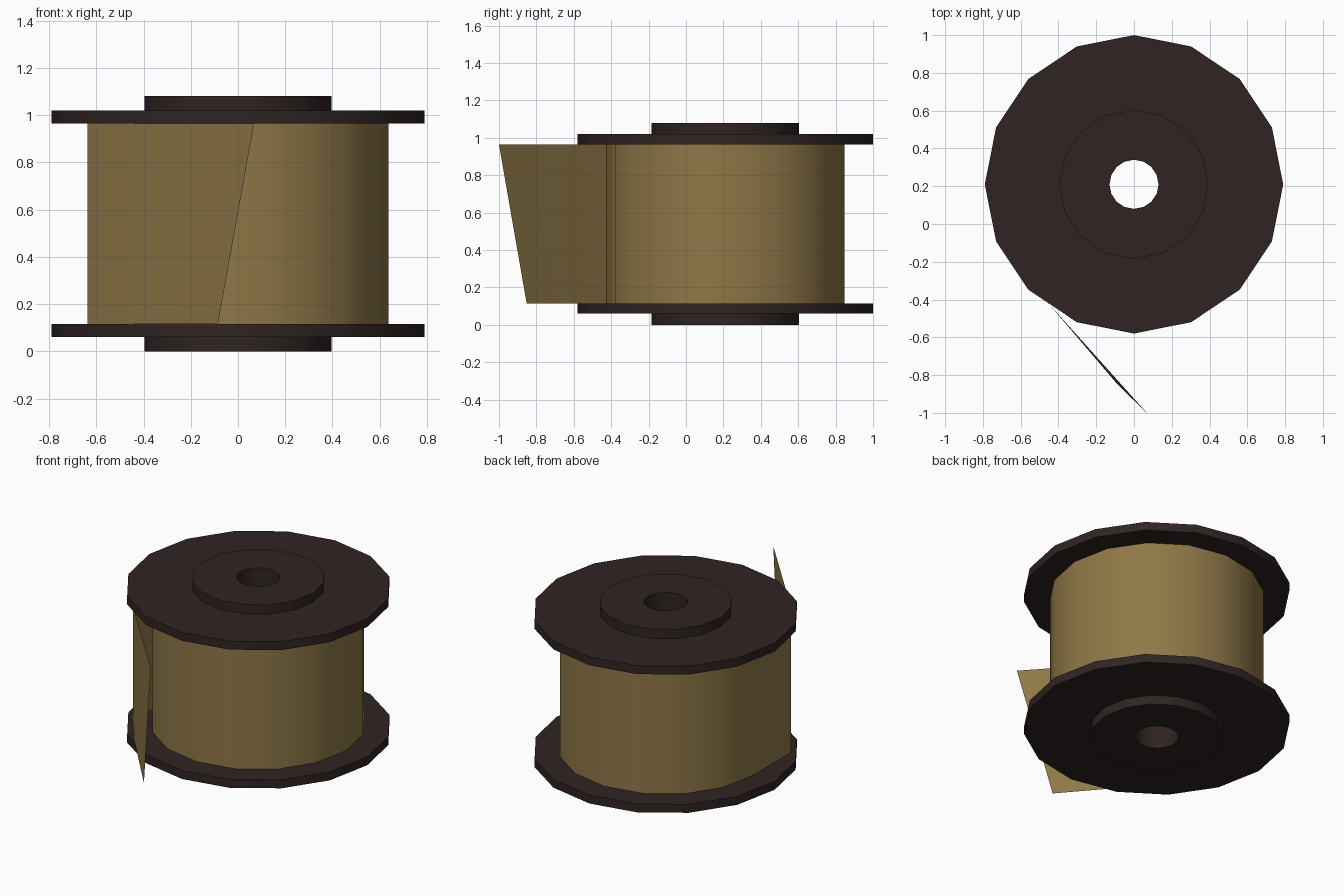
import bpy, bmesh, math

if "Cube" in bpy.data.objects:
    bpy.data.objects.remove(bpy.data.objects["Cube"])

SIDES = 16
CY = 0.21                 # spool axis sits behind the centre
Z0, Z1 = 0.115, 0.965     # height range of the wound strip
R = 0.637                 # radius of the wound strip


def material(name, rgb):
    m = bpy.data.materials.new(name)
    m.diffuse_color = (*rgb, 1)
    m.use_nodes = True
    m.node_tree.nodes["Principled BSDF"].inputs["Base Color"].default_value = m.diffuse_color
    return m


dark_brown = material("dark brown", (0.028, 0.0175, 0.0165))
tan = material("tan", (0.275, 0.186, 0.063))


def finish(name, bm, mat):
    mesh = bpy.data.meshes.new(name)
    bm.to_mesh(mesh)
    bm.free()
    mesh.materials.append(mat)
    ob = bpy.data.objects.new(name, mesh)
    bpy.context.collection.objects.link(ob)
    ob.location.y = CY
    bpy.ops.object.select_all(action='DESELECT')
    bpy.context.view_layer.objects.active = ob
    ob.select_set(True)
    bpy.ops.object.shade_smooth_by_angle(angle=math.radians(35))
    return ob


def lathe(name, profile, mat):
    """Turn a closed (radius, z) profile around the z axis."""
    bm = bmesh.new()
    rings = []
    for i in range(SIDES):
        a = 2 * math.pi * i / SIDES
        rings.append([bm.verts.new((r * math.cos(a), r * math.sin(a), z)) for r, z in profile])
    n = len(profile)
    for i in range(SIDES):
        a, b = rings[i], rings[(i + 1) % SIDES]
        for j in range(n):
            k = (j + 1) % n
            bm.faces.new((a[j], b[j], b[k], a[k]))
    bmesh.ops.recalc_face_normals(bm, faces=bm.faces)
    return finish(name, bm, mat)


# Spool: hubs, flanges, core and through bore
lathe("spool", [(0.13, 0), (0.395, 0), (0.395, 0.06), (0.79, 0.06), (0.79, Z0),
                (0.395, Z0), (0.395, Z1), (0.79, Z1), (0.79, 1.02),
                (0.395, 1.02), (0.395, 1.08), (0.13, 1.08)], dark_brown)

# Wound strip
lathe("wound_strip", [(0.395, Z0), (R, Z0), (R, Z1), (0.395, Z1)], tan)

# Loose end: a thin sheet leaving the roll on the left, cut at a slant
bm = bmesh.new()
bottom = [(-R, 0), (-R, -0.385), (-0.455, -0.628), (-0.085, -1.062)]
top = bottom[:-1] + [(0.068, -1.21)]
lo = [bm.verts.new((x, y, Z0)) for x, y in bottom]
hi = [bm.verts.new((x, y, Z1)) for x, y in top]
for i in range(3):
    bm.faces.new((lo[i], lo[i + 1], hi[i + 1], hi[i]))
finish("loose_end", bm, tan)
